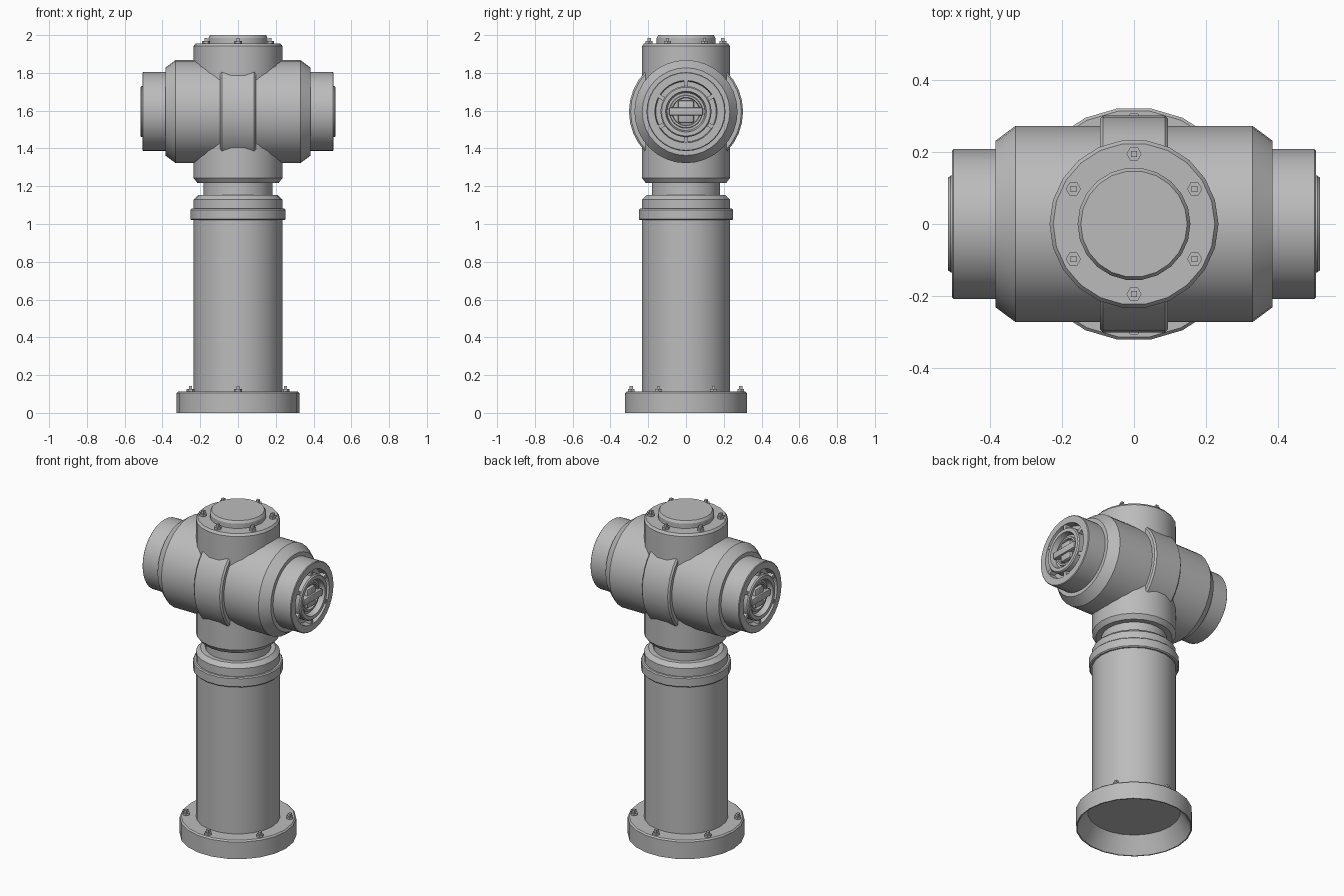
import bpy, bmesh
from math import pi, radians, cos, sin
from mathutils import Matrix

cube = bpy.data.objects.get("Cube")
if cube:
    bpy.data.objects.remove(cube, do_unlink=True)

# Single painted metal colour
GREY = (0.5, 0.5, 0.5, 1)
metal = bpy.data.materials.new("grey_metal")
metal.use_nodes = True
metal.diffuse_color = GREY
metal.node_tree.nodes["Principled BSDF"].inputs["Base Color"].default_value = GREY

SIDES = 22       # upright parts
ROUND = 32       # cross barrel parts
AXIS_Z = 1.595   # height of the cross barrel


def finish(name, bm, matrix=Matrix()):
    bm.transform(matrix)
    bmesh.ops.recalc_face_normals(bm, faces=bm.faces)
    mesh = bpy.data.meshes.new(name)
    bm.to_mesh(mesh)
    bm.free()
    mesh.materials.append(metal)
    mesh.shade_smooth()
    mesh.set_sharp_from_angle(angle=radians(30))
    obj = bpy.data.objects.new(name, mesh)
    bpy.context.collection.objects.link(obj)
    return obj


def lathe(name, profile, sides=SIDES, matrix=Matrix(), phase=0.0):
    """Turn (radius, height) points round z and cap both ends."""
    bm = bmesh.new()
    rings = []
    for r, z in profile:
        angles = [phase + 2 * pi * i / sides for i in range(sides)]
        rings.append([bm.verts.new((r * cos(a), r * sin(a), z)) for a in angles])
    for low, high in zip(rings, rings[1:]):
        for i in range(sides):
            j = (i + 1) % sides
            bm.faces.new((low[i], low[j], high[j], high[i]))
    bm.faces.new(rings[0])
    bm.faces.new(rings[-1])
    return finish(name, bm, matrix)


def box(name, size, matrix, bevel=0.0):
    bm = bmesh.new()
    bmesh.ops.create_cube(bm, size=1, matrix=Matrix.Diagonal((*size, 1)))
    if bevel:
        bmesh.ops.bevel(bm, geom=bm.edges[:], offset=bevel, segments=2,
                        profile=0.5, affect='EDGES')
    return finish(name, bm, matrix)


def bolt_circle(name, radius, z):
    for k in range(6):
        a = pi / 2 + k * pi / 3
        place = Matrix.Translation((radius * cos(a), radius * sin(a), z))
        lathe(f"{name}_nut_{k}", [(.021, -.005), (.021, .013)], 6, place)
        lathe(f"{name}_stud_{k}", [(.012, .01), (.012, .03)], 4, place, pi / 4)


# Foot flange, open underneath
lathe("foot_flange", [(.26, .1), (.318, 0), (.325, 0), (.325, .105), (.317, .113)])
bolt_circle("foot", .29, .113)

# Column with collar, and the narrow neck
lathe("column", [(.235, .105), (.235, 1.13), (.21, 1.153)])
lathe("column_collar", [(.235, 1.022), (.246, 1.02), (.252, 1.026), (.252, 1.075),
                        (.246, 1.081), (.235, 1.081)])
lathe("neck", [(.183, 1.14), (.183, 1.23)])

# Upright head and top cover
lathe("head", [(.215, 1.217), (.235, 1.243), (.235, 1.942), (.225, 1.956)])
lathe("top_cover", [(.157, 1.95), (.157, 1.985), (.148, 2.0)])
bolt_circle("top", .195, 1.956)

# Cross barrel and its centre band
across = Matrix.Translation((0, 0, AXIS_Z)) @ Matrix.Rotation(pi / 2, 4, 'Y')
lathe("cross_barrel", [(.232, -.385), (.273, -.33), (.273, .33), (.232, .385)],
      ROUND, across)
lathe("centre_band", [(.26, -.095), (.293, -.095), (.302, -.086), (.302, .086),
                      (.293, .095), (.26, .095)], ROUND, across)

# Matching outlet on each end of the barrel
for side, turn in (("left", 0), ("right", pi)):
    out = Matrix.Rotation(turn, 4, 'Z') @ across
    lathe(f"{side}_outlet", [(.209, .37), (.209, .502), (.205, .506), (.165, .506),
                             (.16, .465)], ROUND, out)
    lathe(f"{side}_outlet_cap", [(.135, .46), (.135, .51), (.129, .517), (.108, .517),
                                 (.1, .485), (.088, .485), (.085, .495), (.075, .495),
                                 (.072, .48)], ROUND, out)
    # Lugs between outlet rim and cap
    for k in range(6):
        spin = Matrix.Rotation(k * pi / 3, 4, 'Z')
        box(f"{side}_lug_{k}", (.038, .022, .04),
            out @ spin @ Matrix.Translation((.149, 0, .483)))
    # Turning handle
    box(f"{side}_handle_bar", (.042, .18, .04),
        out @ Matrix.Translation((0, 0, .494)), .006)
    box(f"{side}_handle_hub", (.12, .085, .03),
        out @ Matrix.Translation((0, 0, .488)), .012)
